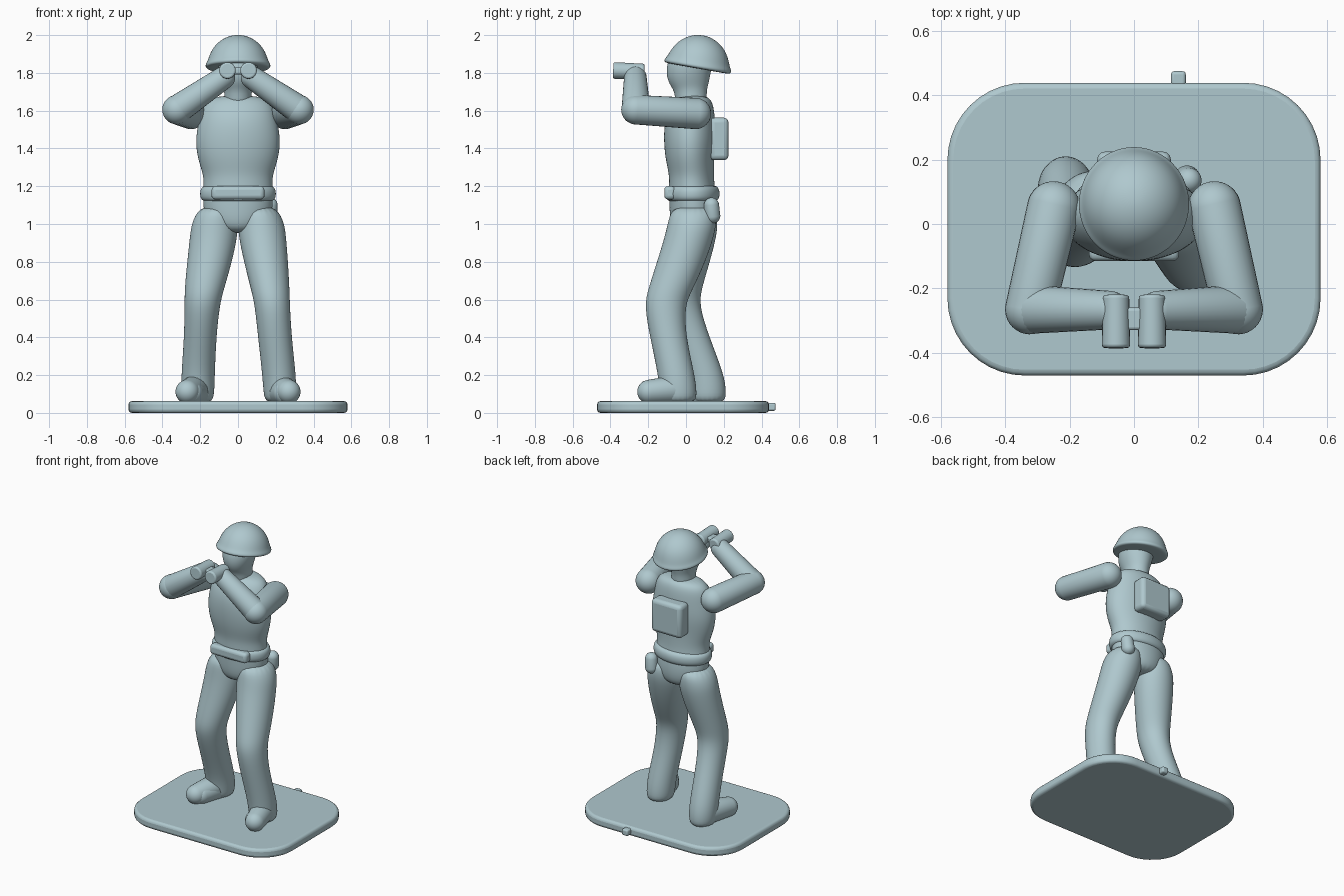
import bpy, bmesh, math
from mathutils import Vector, Matrix

mat = bpy.data.materials.new("pale_blue_grey")
mat.diffuse_color = (0.43, 0.58, 0.62, 1)


def finish(name, bm, subsurf=0, bevel=0, smooth=180):
    bmesh.ops.recalc_face_normals(bm, faces=bm.faces)
    me = bpy.data.meshes.new(name)
    bm.to_mesh(me)
    bm.free()
    me.materials.append(mat)
    ob = bpy.data.objects.new(name, me)
    bpy.context.collection.objects.link(ob)
    if bevel:
        m = ob.modifiers.new("bevel", "BEVEL")
        m.width, m.segments, m.angle_limit = bevel, 3, math.radians(40)
    if subsurf:
        ob.modifiers.new("subsurf", "SUBSURF").levels = subsurf
        ob.modifiers["subsurf"].render_levels = subsurf
    bpy.ops.object.select_all(action="DESELECT")
    ob.select_set(True)
    bpy.context.view_layer.objects.active = ob
    bpy.ops.object.shade_smooth_by_angle(angle=math.radians(smooth))
    return ob


def loft(name, rings, n=20, matrix=None, subsurf=2):
    """Stack of horizontal ellipses given as (x, y, z, rx, ry)."""
    bm = bmesh.new()
    loops = []
    for x, y, z, rx, ry in rings:
        loops.append([bm.verts.new((x + rx * math.cos(2 * math.pi * i / n),
                                    y + ry * math.sin(2 * math.pi * i / n), z)) for i in range(n)])
    for a, b in zip(loops, loops[1:]):
        for i in range(n):
            j = (i + 1) % n
            bm.faces.new((a[i], a[j], b[j], b[i]))
    bm.faces.new(loops[0][::-1])
    bm.faces.new(loops[-1])
    if matrix:
        bm.transform(matrix)
    return finish(name, bm, subsurf)


def capsules(name, links):
    """Round-ended links given as (start, end, start radius, end radius)."""
    bm = bmesh.new()
    for p, q, r1, r2 in links:
        p, q = Vector(p), Vector(q)
        rot = (q - p).to_track_quat("Z", "Y")
        for v in bmesh.ops.create_uvsphere(bm, u_segments=28, v_segments=17, radius=1)["verts"]:
            top = v.co.z > 0
            v.co = (q if top else p) + rot @ (v.co * (r2 if top else r1))
    return finish(name, bm)


def box(name, centre, size, bevel, rot_x=0):
    bm = bmesh.new()
    bmesh.ops.create_cube(bm, size=1)
    bm.transform(Matrix.Translation(centre) @ Matrix.Rotation(rot_x, 4, "X") @ Matrix.Diagonal((*size, 1)))
    return finish(name, bm, bevel=bevel, smooth=40)


# Rounded base plate with a small moulding nub at the back
bm = bmesh.new()
bmesh.ops.create_cube(bm, size=1)
bm.transform(Matrix.Translation((0, -0.016, 0.031)) @ Matrix.Diagonal((1.16, 0.91, 0.062, 1)))
corners = [e for e in bm.edges if abs(e.verts[0].co.z - e.verts[1].co.z) > 0.01]
bmesh.ops.bevel(bm, geom=corners, offset=0.24, segments=10, profile=0.5, affect="EDGES")
finish("base", bm, bevel=0.018, smooth=40)
box("base_nub", (0.138, 0.445, 0.032), (0.046, 0.06, 0.042), 0.01)

# Trunk from hips to shoulders
loft("torso", [(0, 0.04, 0.95, 0.08, 0.09), (0, 0.04, 1.0, 0.17, 0.125), (0, 0.04, 1.1, 0.19, 0.13),
               (0, 0.03, 1.2, 0.185, 0.122), (0, 0.03, 1.26, 0.185, 0.12), (0, 0.02, 1.34, 0.215, 0.13),
               (0, 0.02, 1.44, 0.23, 0.14), (0, 0.02, 1.54, 0.212, 0.136), (0, 0.03, 1.61, 0.195, 0.12),
               (0, 0.04, 1.66, 0.165, 0.095), (0, 0.04, 1.68, 0.09, 0.06)])
# Belt and its pouches
loft("belt", [(0, 0.035, 1.115, 0.16, 0.11), (0, 0.035, 1.125, 0.2, 0.14), (0, 0.035, 1.16, 0.205, 0.147),
              (0, 0.035, 1.195, 0.2, 0.14), (0, 0.035, 1.21, 0.16, 0.11)])
box("belt_pouch", (0, -0.085, 1.165), (0.28, 0.06, 0.07), 0.02)
capsules("canteen", [((0.165, 0.14, 1.045), (0.17, 0.135, 1.1), 0.042, 0.04)])
box("backpack", (0, 0.175, 1.45), (0.23, 0.1, 0.225), 0.025)

# Neck and head
loft("head", [(0, 0.03, 1.6, 0.08, 0.085), (0, 0.025, 1.7, 0.07, 0.083), (0, 0.015, 1.74, 0.082, 0.105),
              (0, 0.012, 1.79, 0.1, 0.118), (0, 0.02, 1.85, 0.11, 0.122), (0, 0.03, 1.9, 0.1, 0.11)])
# Domed helmet, tipped back
tilt = Matrix.Translation((0, 0.06, 1.823)) @ Matrix.Rotation(math.radians(-10), 4, "X")
loft("helmet", [(0, 0, 0.0, 0.14, 0.15), (0, 0, 0.002, 0.17, 0.178), (0, 0, 0.018, 0.175, 0.183),
                (0, 0, 0.035, 0.163, 0.17), (0, 0, 0.07, 0.153, 0.157), (0, 0, 0.11, 0.133, 0.136),
                (0, 0, 0.145, 0.1, 0.102), (0, 0, 0.168, 0.06, 0.06), (0, 0, 0.178, 0.02, 0.02)],
     n=28, matrix=tilt)

# Forward leg (+x) and rear leg (-x)
loft("forward_leg", [(0.105, 0.04, 1.1, 0.09, 0.11), (0.122, 0.035, 1.02, 0.122, 0.13),
                     (0.128, 0.02, 0.94, 0.128, 0.132), (0.148, -0.025, 0.8, 0.118, 0.13),
                     (0.17, -0.08, 0.66, 0.104, 0.12), (0.182, -0.115, 0.57, 0.094, 0.108),
                     (0.195, -0.095, 0.4, 0.09, 0.096), (0.218, -0.05, 0.2, 0.09, 0.098),
                     (0.222, -0.04, 0.1, 0.088, 0.1), (0.222, -0.04, 0.05, 0.075, 0.09)])
loft("rear_leg", [(-0.105, 0.045, 1.1, 0.09, 0.11), (-0.122, 0.045, 1.02, 0.122, 0.125),
                  (-0.128, 0.04, 0.94, 0.128, 0.125), (-0.15, 0.01, 0.8, 0.12, 0.118),
                  (-0.178, -0.025, 0.66, 0.106, 0.11), (-0.19, -0.035, 0.57, 0.094, 0.105),
                  (-0.2, 0.025, 0.4, 0.086, 0.1), (-0.212, 0.105, 0.2, 0.09, 0.1),
                  (-0.212, 0.115, 0.1, 0.088, 0.1), (-0.212, 0.115, 0.05, 0.075, 0.09)])
for name, s, y in (("forward_boot", 1, 0), ("rear_boot", -1, 0.12)):
    capsules(name, [((s * 0.225, y - 0.04, 0.125), (s * 0.268, y - 0.195, 0.112), 0.078, 0.063),
                    ((s * 0.215, y - 0.03, 0.105), (s * 0.245, y - 0.17, 0.105), 0.07, 0.06)])

# Raised arms and binoculars
for side, s in (("right", 1), ("left", -1)):
    shoulder, elbow, hand = (s * 0.25, 0.05, 1.585), (s * 0.323, -0.265, 1.605), (s * 0.075, -0.268, 1.775)
    capsules(side + "_arm", [(shoulder, elbow, 0.083, 0.078), (elbow, hand, 0.077, 0.06)])
    barrel = Matrix.Translation((s * 0.056, -0.303, 1.81)) @ Matrix.Rotation(math.radians(88), 4, "X")
    bm = bmesh.new()
    bmesh.ops.create_cone(bm, cap_ends=True, segments=24, radius1=0.041, radius2=0.044, depth=0.165, matrix=barrel)
    finish(side + "_binocular_barrel", bm, bevel=0.01, smooth=40)
box("binocular_bridge", (0, -0.295, 1.81), (0.06, 0.07, 0.035), 0.01)
